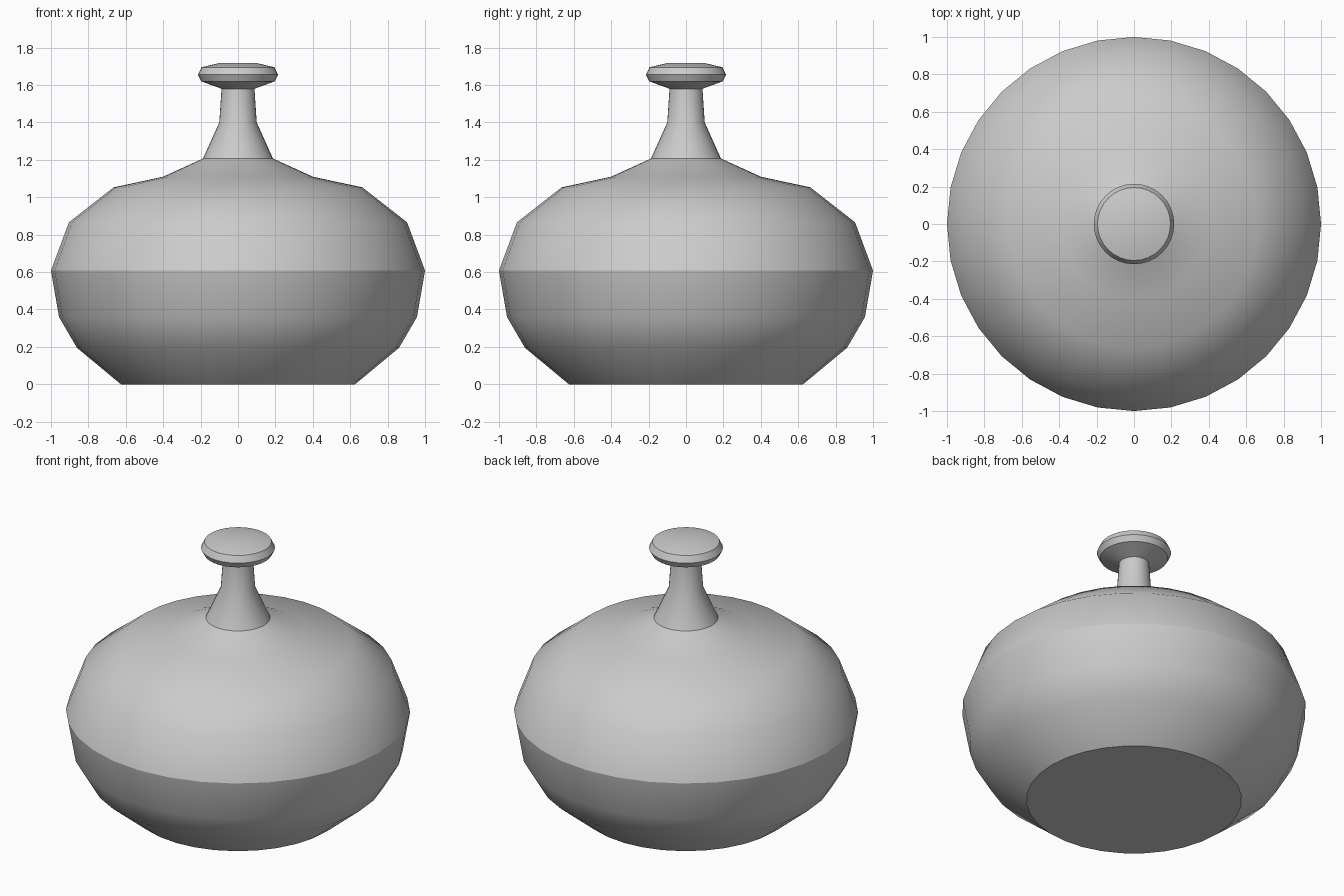
import bpy, bmesh, math

if "Cube" in bpy.data.objects:
    bpy.data.objects.remove(bpy.data.objects["Cube"])

SIDES = 32


def lathe(name, profile, cap_bottom=False, cap_top=False, angle=35):
    """Revolve (radius, height) points around the z axis."""
    bm = bmesh.new()
    rings = []
    for r, z in profile:
        rings.append([bm.verts.new((r * math.cos(2 * math.pi * i / SIDES),
                                    r * math.sin(2 * math.pi * i / SIDES), z))
                      for i in range(SIDES)])
    for low, high in zip(rings, rings[1:]):
        for i in range(SIDES):
            j = (i + 1) % SIDES
            bm.faces.new((low[i], low[j], high[j], high[i]))
    if cap_bottom:
        bm.faces.new(rings[0][::-1])
    if cap_top:
        bm.faces.new(rings[-1])
    mesh = bpy.data.meshes.new(name)
    bm.to_mesh(mesh)
    bm.free()
    obj = bpy.data.objects.new(name, mesh)
    bpy.context.collection.objects.link(obj)
    bpy.ops.object.select_all(action='DESELECT')
    obj.select_set(True)
    bpy.context.view_layer.objects.active = obj
    bpy.ops.object.shade_smooth_by_angle(angle=math.radians(angle))
    return obj


# Lower half of the body with a flat base
lathe("lower_body", [(0.626, 0), (0.861, 0.195), (0.957, 0.36), (1.0, 0.608)],
      cap_bottom=True)

# Domed shoulder
lathe("shoulder", [(1.0, 0.608), (0.904, 0.866), (0.665, 1.053),
                   (0.40, 1.11), (0.187, 1.207)])

# Flared neck
lathe("neck", [(0.187, 1.207), (0.10, 1.40), (0.088, 1.58)])

# Stopper knob
lathe("knob", [(0.088, 1.58), (0.197, 1.62), (0.215, 1.655),
               (0.195, 1.695), (0.098, 1.718)], cap_top=True)
